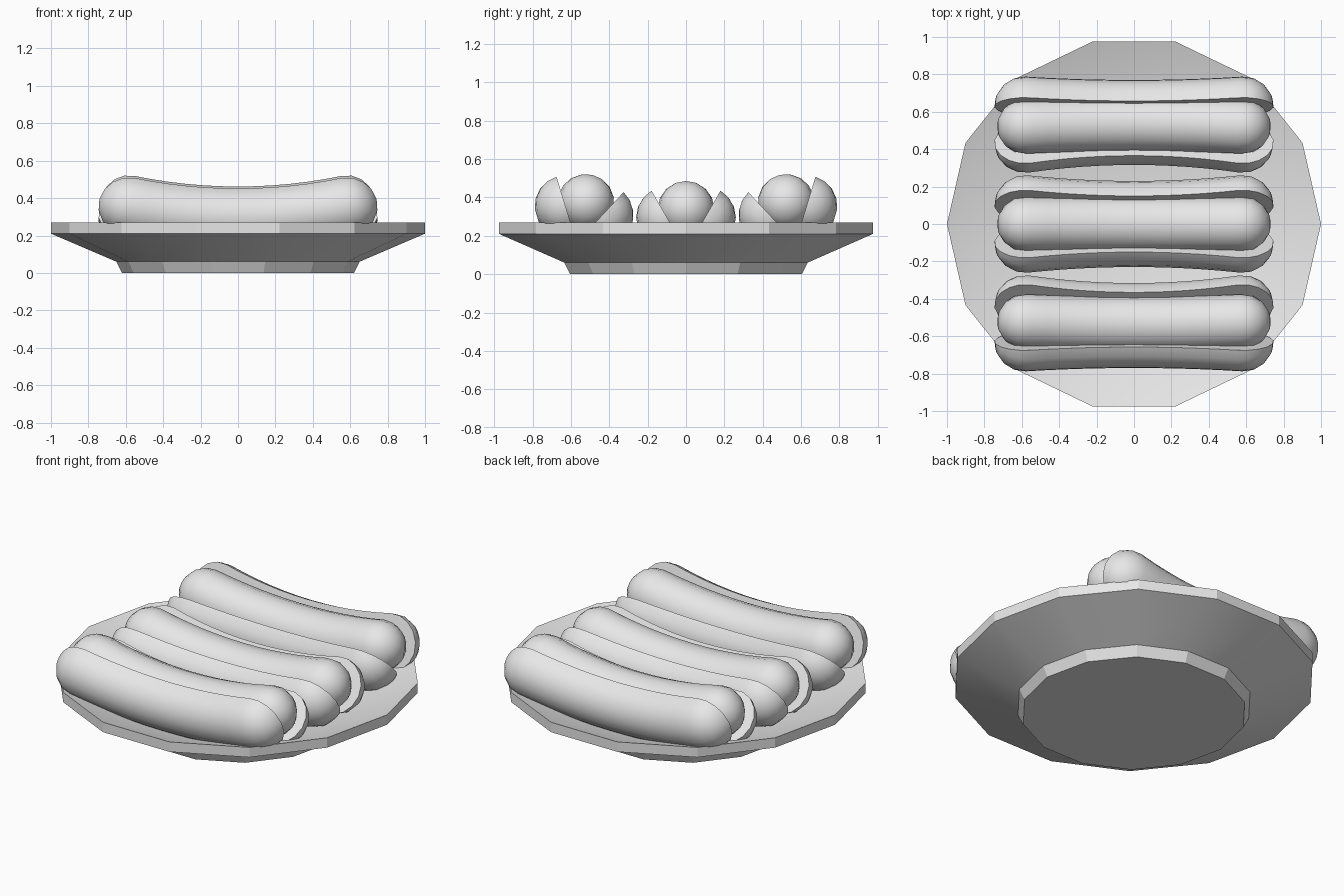
import bpy, bmesh, math
from mathutils import Matrix, Vector

cube = bpy.data.objects.get("Cube")
if cube:
    bpy.data.objects.remove(cube, do_unlink=True)

grey = bpy.data.materials.new("plain grey")
grey.use_nodes = True
grey.diffuse_color = (0.8, 0.8, 0.8, 1)
grey.node_tree.nodes["Principled BSDF"].inputs["Base Color"].default_value = (0.8, 0.8, 0.8, 1)

BEND = 2.8          # radius of the upward bend of buns and sausages


def finish(name, bm, angle, matrix=Matrix()):
    bm.transform(matrix)
    bmesh.ops.recalc_face_normals(bm, faces=bm.faces)
    mesh = bpy.data.meshes.new(name)
    bm.to_mesh(mesh)
    bm.free()
    mesh.materials.append(grey)
    obj = bpy.data.objects.new(name, mesh)
    bpy.context.collection.objects.link(obj)
    bpy.ops.object.select_all(action='DESELECT')
    obj.select_set(True)
    bpy.context.view_layer.objects.active = obj
    bpy.ops.object.shade_smooth_by_angle(angle=math.radians(angle))
    return obj


def skin(bm, rings):
    """Join equal rings with quads."""
    for a, b in zip(rings, rings[1:]):
        for i in range(len(a)):
            j = (i + 1) % len(a)
            bm.faces.new((a[i], a[j], b[j], b[i]))


def bent_capsule(section, radius, length, cap_steps=4, body_steps=12):
    """Capsule along x with the given unit section (y, z), bent upwards at both ends."""
    bm = bmesh.new()
    straight = length - radius
    caps = [(straight + radius * math.sin(t), radius * math.cos(t))
            for t in (math.pi / 2 * i / cap_steps for i in range(1, cap_steps))]
    body = [(straight * (2 * i / body_steps - 1), radius) for i in range(body_steps + 1)]
    stations = [(-s, r) for s, r in reversed(caps)] + body + caps

    def place(s, y, z):
        a = s / BEND
        return bm.verts.new((math.sin(a) * (BEND - z), y, BEND - math.cos(a) * (BEND - z)))

    rings = [[place(s, y * r, z * r) for y, z in section] for s, r in stations]
    skin(bm, rings)
    for ring, s in ((rings[0], -length), (rings[-1], length)):
        tip = place(s, 0, 0)
        for i in range(len(ring)):
            bm.faces.new((ring[i], ring[(i + 1) % len(ring)], tip))
    return bm


# Dished plate with fourteen sides and a stepped foot
SIDES = 14
profile = [(0.62, 0), (0.65, 0.06), (1, 0.21), (1, 0.27), (0.55, 0.11)]
bm = bmesh.new()
rings = [[bm.verts.new((r * math.cos(math.tau * i / SIDES), r * math.sin(math.tau * i / SIDES), z))
          for i in range(SIDES)] for r, z in profile]
skin(bm, rings)
bm.faces.new(rings[0])
bm.faces.new(rings[-1])
finish("plate", bm, 22)

# Three filled buns, the outer two leaning with the slope of the plate
round_section = [(math.cos(math.tau * i / 16), math.sin(math.tau * i / 16)) for i in range(16)]
half_section = [(math.cos(t), math.sin(t)) for t in (math.pi * (i / 9 - 0.5) for i in range(10))]
half_section.append((0, 0))

for label, y, z, lean in (("front", -0.535, 0.317, -13), ("middle", 0, 0.28, 0), ("back", 0.535, 0.317, 13)):
    frame = Matrix.Translation((0, y, z)) @ Matrix.Rotation(math.radians(lean), 4, 'X')
    finish(label + "_sausage", bent_capsule(round_section, 0.147, 0.735), 40, frame)
    # Bun halves open in a V around the sausage
    for side, sign in (("rear", 1), ("fore", -1)):
        section = [(sign * v, w) for v, w in half_section]
        half = frame @ Matrix.Translation((0, sign * 0.07, -0.035)) @ Matrix.Rotation(math.radians(-30 * sign), 4, 'X')
        finish(label + "_bun_" + side, bent_capsule(section, 0.16, 0.75), 40, half)
